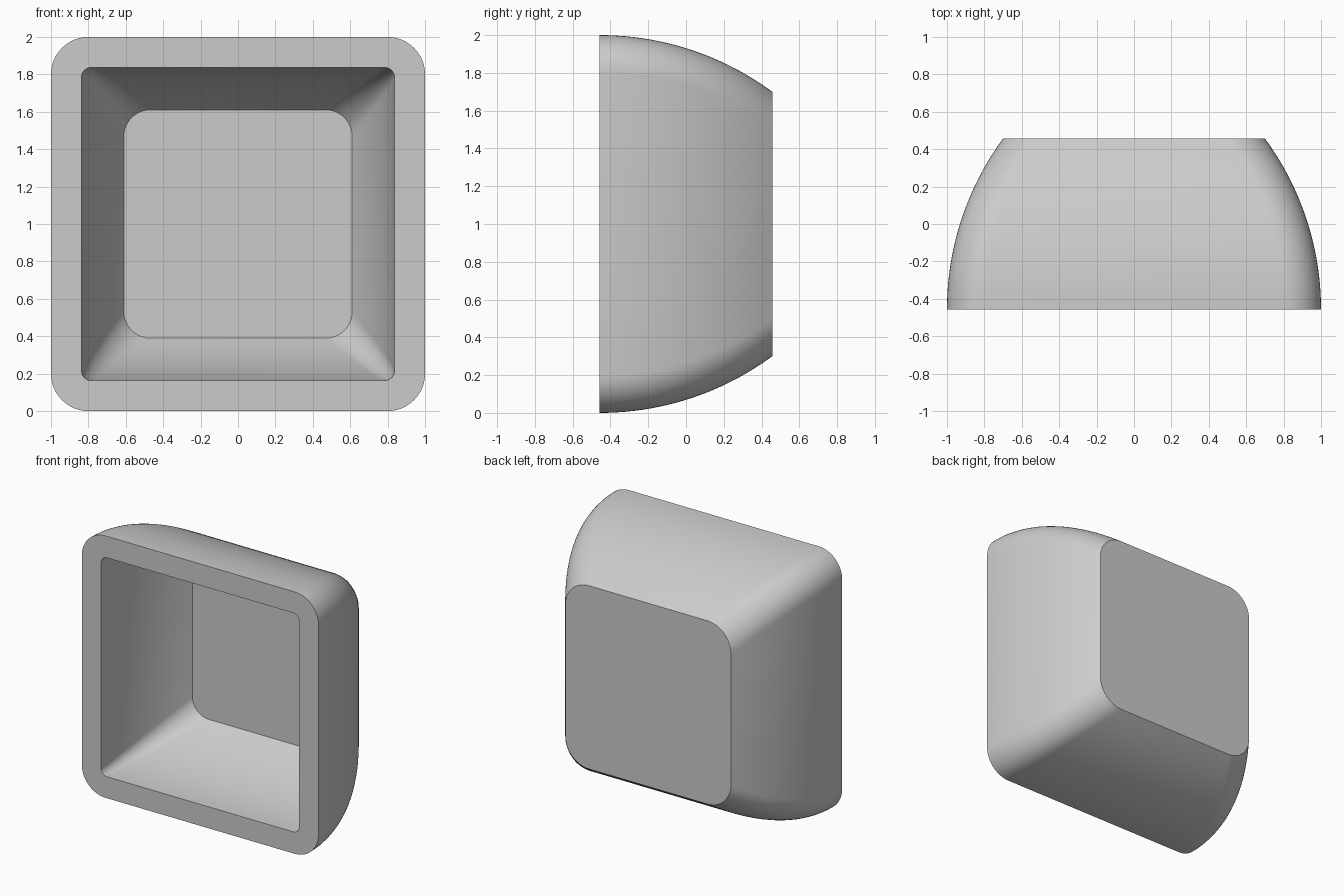
import bpy, bmesh, math

cube = bpy.data.objects.get("Cube")
if cube:
    bpy.data.objects.remove(cube, do_unlink=True)

FRONT, BACK, FLOOR = -0.457, 0.457, 0.32
LEVELS, CORNER_STEPS = 20, 12


def make_material(name, rgb):
    mat = bpy.data.materials.new(name)
    mat.use_nodes = True
    mat.diffuse_color = (*rgb, 1)
    mat.node_tree.nodes["Principled BSDF"].inputs["Base Color"].default_value = (*rgb, 1)
    return mat


def rounded_square(bm, half, radius, y):
    """Ring of vertices around a rounded square standing in the xz plane."""
    ring = []
    for quarter in range(4):
        middle = math.pi / 2 * quarter + math.pi / 4
        cx = math.copysign(half - radius, math.cos(middle))
        cz = math.copysign(half - radius, math.sin(middle))
        for step in range(CORNER_STEPS + 1):
            a = math.pi / 2 * (quarter + step / CORNER_STEPS)
            ring.append(bm.verts.new((cx + radius * math.cos(a), y,
                                      1 + cz + radius * math.sin(a))))
    return ring


def arched_wall(bm, half_front, half_back, r_front, r_back, y_end):
    """Rings of a wall that leaves the rim straight and curves inward along an arc."""
    depth, drop = y_end - FRONT, half_front - half_back
    arc = (depth ** 2 + drop ** 2) / (2 * drop)
    rings = []
    for i in range(LEVELS + 1):
        f = i / LEVELS
        half = half_front - arc + math.sqrt(arc ** 2 - (f * depth) ** 2)
        rings.append(rounded_square(bm, half, r_front + (r_back - r_front) * f,
                                    FRONT + f * depth))
    return rings


# Hollow cap: cavity floor, cavity wall, flat rim, outer wall, closed back
bm = bmesh.new()
cavity = arched_wall(bm, 0.836, 0.61, 0.05, 0.14, FLOOR)
shell = arched_wall(bm, 1.0, 0.70, 0.2, 0.2, BACK)
rings = cavity[::-1] + shell
for lower, upper in zip(rings, rings[1:]):
    count = len(lower)
    for i in range(count):
        j = (i + 1) % count
        bm.faces.new((lower[i], lower[j], upper[j], upper[i]))
bm.faces.new(rings[0])
bm.faces.new(rings[-1])
bmesh.ops.recalc_face_normals(bm, faces=bm.faces)

mesh = bpy.data.meshes.new("hollow_cap")
bm.to_mesh(mesh)
bm.free()
cap = bpy.data.objects.new("hollow_cap", mesh)
bpy.context.collection.objects.link(cap)
mesh.materials.append(make_material("light grey", (0.6, 0.6, 0.6)))

# Smooth walls with crisp rim, floor and back edges
bpy.ops.object.select_all(action="DESELECT")
cap.select_set(True)
bpy.context.view_layer.objects.active = cap
bpy.ops.object.shade_smooth_by_angle(angle=math.radians(30))
